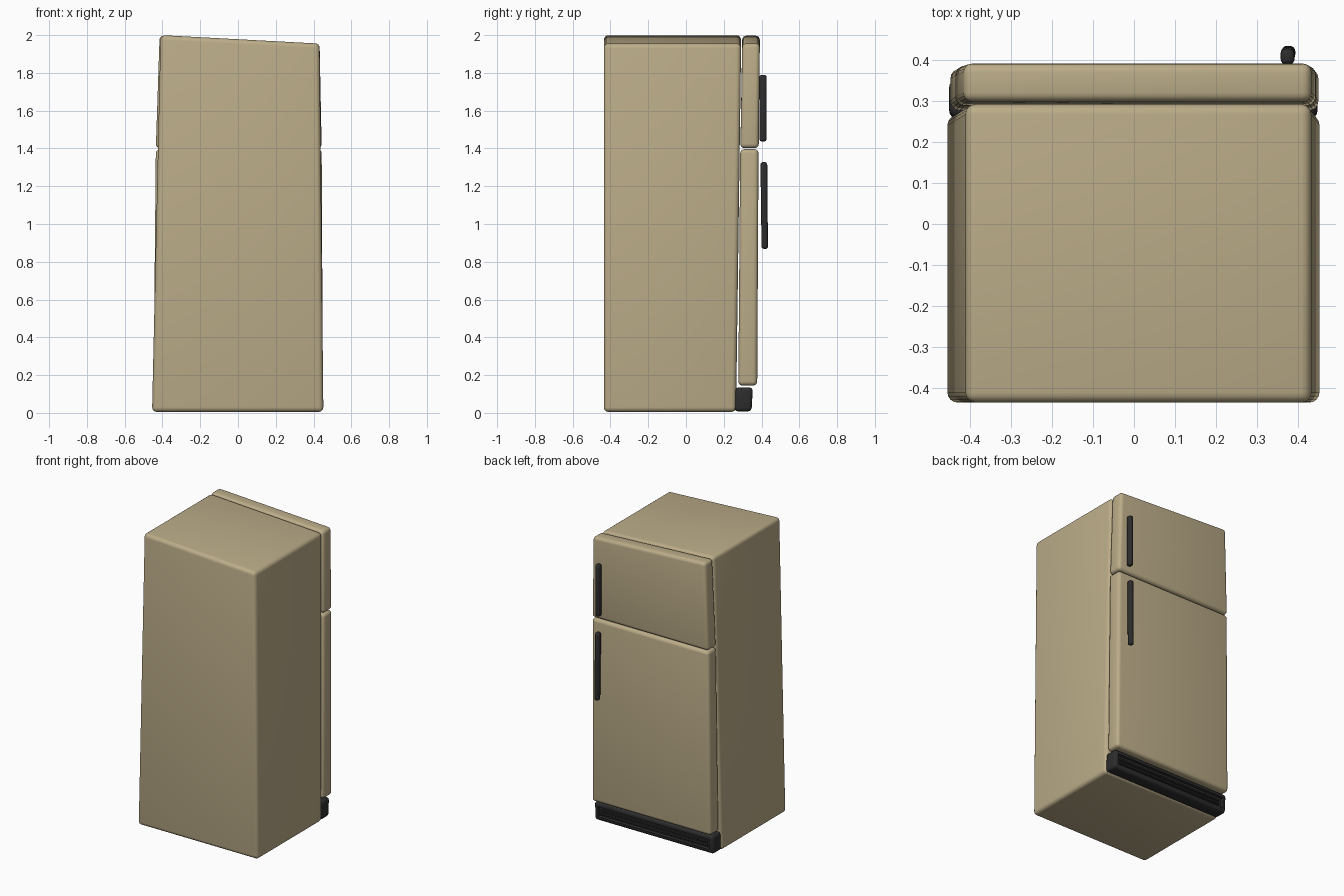
import bpy
import bmesh

cube = bpy.data.objects.get("Cube")
if cube:
    bpy.data.objects.remove(cube, do_unlink=True)


def make_material(name, rgb):
    mat = bpy.data.materials.new(name)
    mat.use_nodes = True
    mat.diffuse_color = (*rgb, 1)
    mat.node_tree.nodes["Principled BSDF"].inputs["Base Color"].default_value = (*rgb, 1)
    return mat


enamel = make_material("beige enamel", (0.50, 0.415, 0.25))
plastic = make_material("black plastic", (0.026, 0.026, 0.027))


def soft_block(name, mat, bottom, top, z, tilt, bevel, recess=None):
    """Rounded tapered block. bottom/top are (x0, x1, y0, y1), z is (low, high);
    tilt lowers the +x side of the top. recess is (margin, depth) on the +y face."""
    bm = bmesh.new()
    bmesh.ops.create_cube(bm, size=2)
    for v in bm.verts:
        upper = v.co.z > 0
        x0, x1, y0, y1 = top if upper else bottom
        plus_x = v.co.x > 0
        v.co.x = x1 if plus_x else x0
        v.co.y = y1 if v.co.y > 0 else y0
        v.co.z = z[1] - (tilt if plus_x else 0) if upper else z[0]
    bmesh.ops.bevel(bm, geom=bm.edges[:], offset=bevel, segments=4,
                    profile=0.5, affect='EDGES')
    bm.normal_update()
    if recess:
        back = max((f for f in bm.faces if f.normal.y > 0.9), key=lambda f: f.calc_area())
        bmesh.ops.inset_individual(bm, faces=[back], thickness=recess[0])
        bmesh.ops.inset_individual(bm, faces=[back], thickness=0.003, depth=-recess[1])
    mesh = bpy.data.meshes.new(name)
    bm.to_mesh(mesh)
    bm.free()
    mesh.materials.append(mat)
    obj = bpy.data.objects.new(name, mesh)
    bpy.context.collection.objects.link(obj)
    bpy.ops.object.select_all(action='DESELECT')
    obj.select_set(True)
    bpy.context.view_layer.objects.active = obj
    bpy.ops.object.shade_smooth_by_angle(angle=0.7)
    return obj


# Leaning cabinet with a sloping top
soft_block("cabinet", enamel, (-0.455, 0.452, -0.435, 0.265),
           (-0.41, 0.432, -0.435, 0.292), (0.005, 2.0), 0.045, 0.025)

# Doors
soft_block("freezer_door", enamel, (-0.435, 0.443, 0.288, 0.385),
           (-0.415, 0.432, 0.298, 0.391), (1.402, 1.998), 0.043, 0.022)
soft_block("fridge_door", enamel, (-0.447, 0.449, 0.277, 0.377),
           (-0.435, 0.443, 0.287, 0.384), (0.145, 1.396), 0, 0.022)

# Kick plate with a recessed grille
soft_block("kick_plate", plastic, (-0.45, 0.447, 0.255, 0.347),
           (-0.45, 0.447, 0.26, 0.354), (0.008, 0.135), 0, 0.02, (0.012, 0.018))
for i in range(2):
    low = 0.052 + i * 0.024
    bar = (-0.4, 0.4, 0.325, 0.345)
    soft_block(f"grille_bar_{i + 1}", plastic, bar, bar, (low, low + 0.012), 0, 0.003)

# Upright handles on the +x edge of the doors
upper = (0.357, 0.391, 0.388, 0.427)
soft_block("freezer_handle", plastic, upper, upper, (1.437, 1.79), 0, 0.014)
soft_block("fridge_handle", plastic, (0.359, 0.393, 0.4, 0.434),
           (0.357, 0.391, 0.394, 0.43), (0.868, 1.328), 0, 0.014)
